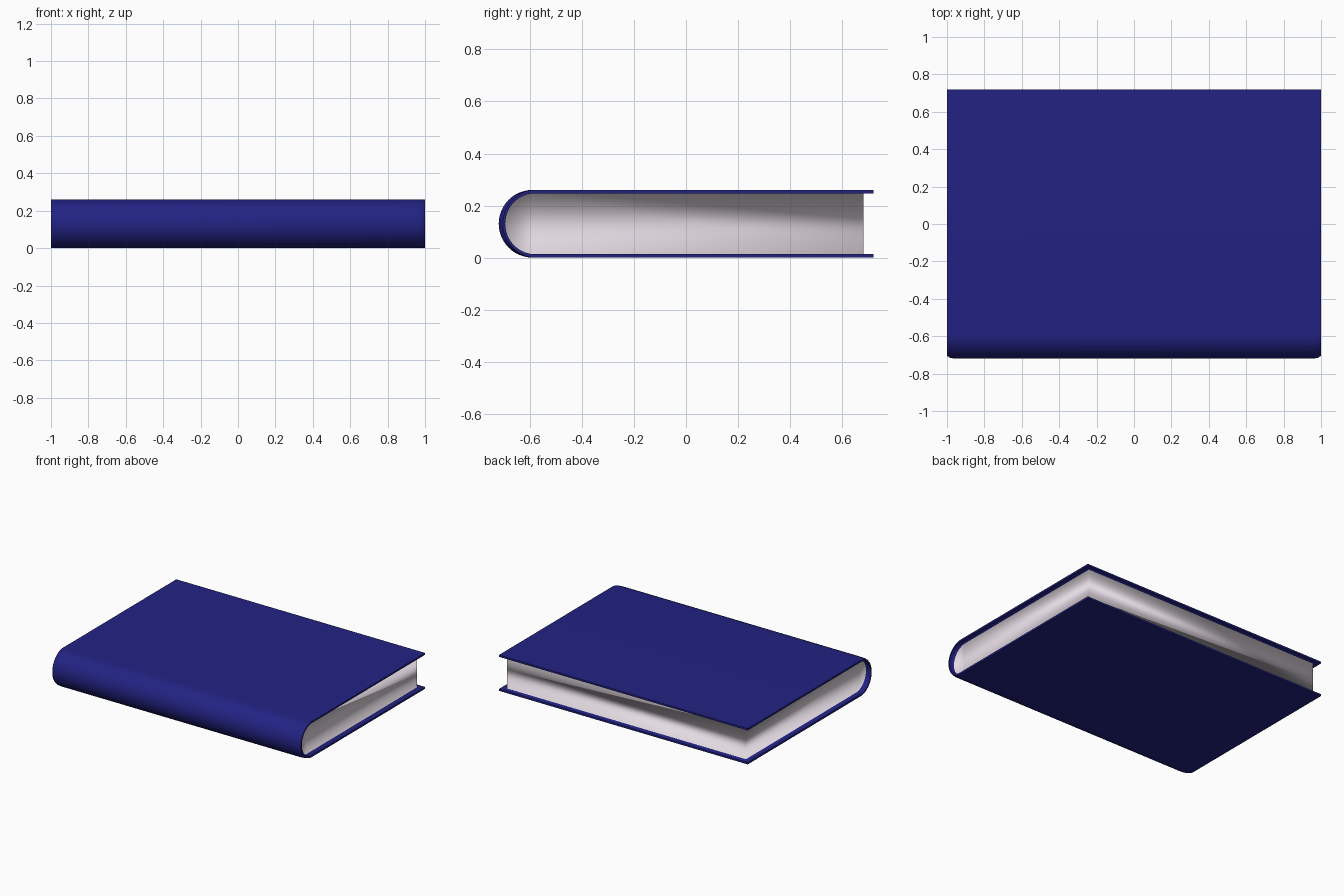
import bpy, bmesh, math

if "Cube" in bpy.data.objects:
    bpy.data.objects.remove(bpy.data.objects["Cube"])

def material(name, rgb):
    m = bpy.data.materials.new(name)
    m.diffuse_color = (*rgb, 1)
    m.use_nodes = True
    m.node_tree.nodes["Principled BSDF"].inputs["Base Color"].default_value = m.diffuse_color
    return m

H, YB, YF, R = 0.26, 0.72, -0.72, 0.13     # height, fore-edge, spine, spine radius
T_BOARD, T_SPINE = 0.013, 0.025            # cover thicknesses
PAGE_X, PAGE_Y = 0.96, 0.683               # page block limits
yc = YF + R

# U-shaped cover profile: (outer, inner, pull) from top board round the spine to bottom board
profile = [((y, H), (y, H - T_BOARD), 0) for y in (YB, PAGE_Y)]
N = 24
for i in range(N + 1):
    a = math.pi / 2 + math.pi * i / N
    c, s = math.cos(a), math.sin(a)
    ri = R - T_SPINE * -c - T_BOARD * (1 + c)
    profile.append(((yc + R * c, R + R * s), (yc + ri * c, R + ri * s), -c))
profile += [((y, 0), (y, T_BOARD), 0) for y in (PAGE_Y, YB)]

# spine ends are slightly rounded: (x, inward pull)
stations = [(-1, .016), (-.985, .005), (-PAGE_X, 0), (PAGE_X, 0), (.985, .005), (1, .016)]
n, m = len(profile), len(stations)

bm = bmesh.new()
outer, inner = [], []
for (oy, oz), (iy, iz), pull in profile:
    row = []
    for x, d in stations:
        k = d * pull / R
        row.append(bm.verts.new((x, oy + (yc - oy) * k, oz + (R - oz) * k)))
    outer.append(row)
    inner.append([bm.verts.new((x, iy, iz)) for x, d in stations])

def face(verts, mat=0, rim=False):
    f = bm.faces.new(verts)
    f.smooth = True
    f.material_index = mat
    if rim:
        for e in f.edges:
            e.smooth = False

# cover: outside, and the inside overhang round the pages
for i in range(n - 1):
    for j in range(m - 1):
        face([outer[i][j], outer[i][j + 1], outer[i + 1][j + 1], outer[i + 1][j]])
        if i in (0, n - 2) or j != 2:
            face([inner[i][j], inner[i + 1][j], inner[i + 1][j + 1], inner[i][j + 1]])
    # rims at both ends
    for j in (0, m - 1):
        face([outer[i][j], outer[i + 1][j], inner[i + 1][j], inner[i][j]], 0, True)
# rims along the fore-edge
for i in (0, n - 1):
    for j in range(m - 1):
        face([outer[i][j], outer[i][j + 1], inner[i][j + 1], inner[i][j]], 0, True)

# page block: two end faces and the fore-edge, softly shaded into the cover
for j in (2, 3):
    face([inner[i][j] for i in range(1, n - 1)], 1)
face([inner[1][2], inner[1][3], inner[n - 2][3], inner[n - 2][2]], 1)

bmesh.ops.recalc_face_normals(bm, faces=bm.faces)
for e in bm.edges:      # rim edges only stay sharp where they turn a corner
    if not e.smooth and e.calc_face_angle(0) < 0.5:
        e.smooth = True
me = bpy.data.meshes.new("book")
bm.to_mesh(me)
bm.free()
me.materials.append(material("navy cover", (0.016, 0.016, 0.23)))
me.materials.append(material("paper", (0.78, 0.71, 0.77)))
book = bpy.data.objects.new("book", me)
bpy.context.collection.objects.link(book)
